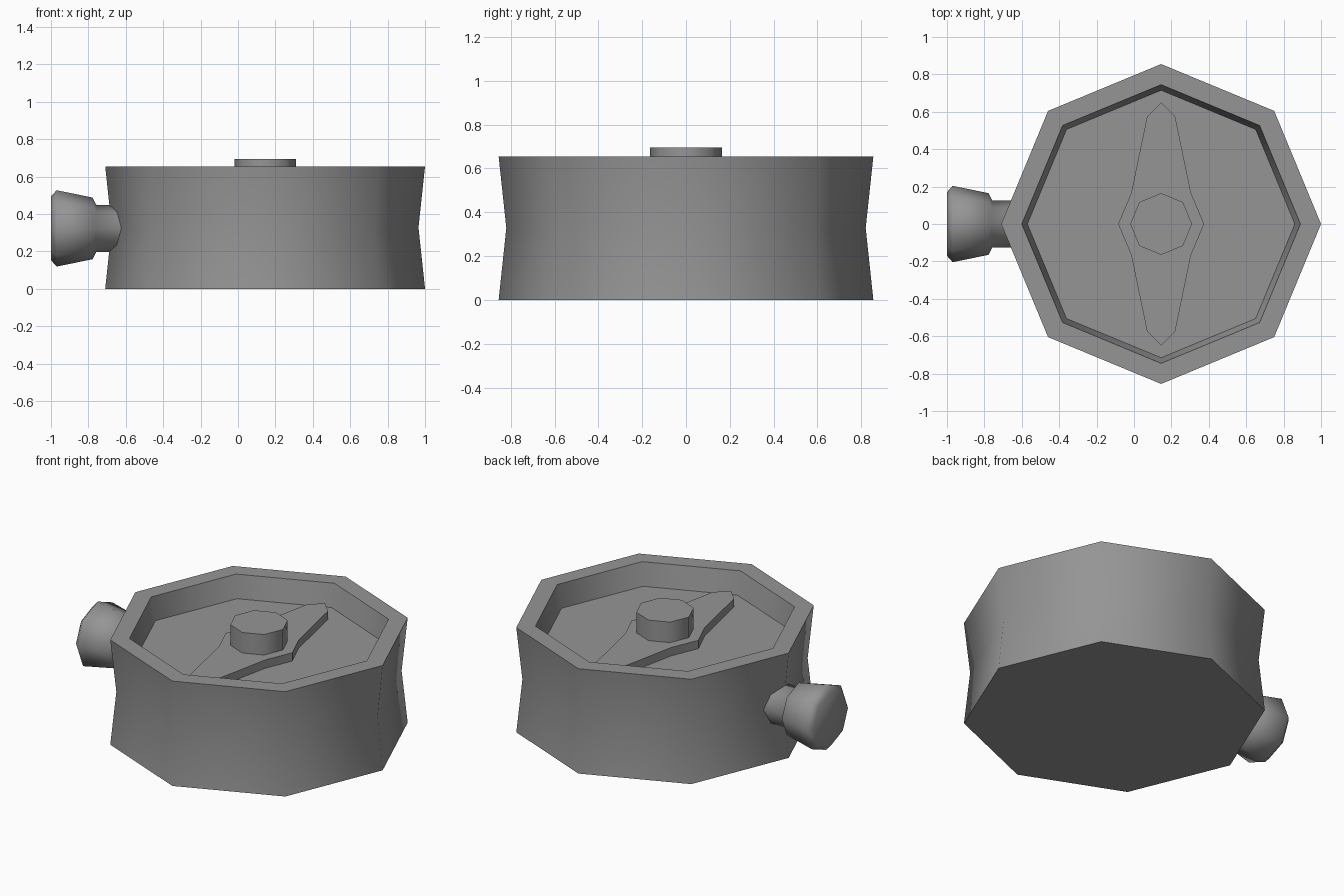
import bpy, bmesh
from math import cos, sin, pi, radians
from mathutils import Matrix

cube = bpy.data.objects.get("Cube")
if cube:
    bpy.data.objects.remove(cube, do_unlink=True)

GREY = (0.3, 0.3, 0.3, 1)
metal = bpy.data.materials.new("grey metal")
metal.use_nodes = True
metal.diffuse_color = GREY
metal.node_tree.nodes["Principled BSDF"].inputs["Base Color"].default_value = GREY

SIDES = 8
CX = 0.145          # case axis
FLOOR = 0.515       # dial height
NEEDLE_TOP = 0.567


def finish(name, bm, matrix, angle):
    bmesh.ops.recalc_face_normals(bm, faces=bm.faces)
    mesh = bpy.data.meshes.new(name)
    bm.to_mesh(mesh)
    bm.free()
    mesh.transform(matrix)
    mesh.materials.append(metal)
    obj = bpy.data.objects.new(name, mesh)
    bpy.context.collection.objects.link(obj)
    bpy.ops.object.select_all(action='DESELECT')
    obj.select_set(True)
    bpy.context.view_layer.objects.active = obj
    bpy.ops.object.shade_smooth_by_angle(angle=radians(angle))
    return obj


def lathe(name, profile, matrix, angle=50):
    """Eight-sided turned part from (radius, height) pairs, capped at both ends."""
    bm = bmesh.new()
    rings = [[bm.verts.new((r * cos(2 * pi * i / SIDES), r * sin(2 * pi * i / SIDES), z))
              for i in range(SIDES)] for r, z in profile]
    for a, b in zip(rings, rings[1:]):
        for i in range(SIDES):
            j = (i + 1) % SIDES
            bm.faces.new((a[i], a[j], b[j], b[i]))
    bm.faces.new(rings[0])
    bm.faces.new(rings[-1])
    return finish(name, bm, matrix, angle)


axis = Matrix.Translation((CX, 0, 0))

# Waisted case with a raised rim around the sunken dial
lathe("case", [(0.855, 0), (0.82, 0.328), (0.855, 0.655),
               (0.745, 0.655), (0.715, FLOOR)], axis)

# Needle: a quarter outline mirrored to all four quadrants, then extruded
quarter = [(0.23, 0), (0.16, 0.165), (0.075, 0.575), (0, 0.65)]
half = quarter + [(-x, y) for x, y in quarter[-2::-1]]
outline = half + [(x, -y) for x, y in half[-2:0:-1]]
bm = bmesh.new()
base = bm.faces.new([bm.verts.new((x, y, FLOOR - 0.01)) for x, y in outline])
top = bmesh.ops.extrude_face_region(bm, geom=[base])["geom"]
bmesh.ops.translate(bm, vec=(0, 0, NEEDLE_TOP - FLOOR + 0.01),
                    verts=[v for v in top if isinstance(v, bmesh.types.BMVert)])
finish("needle", bm, axis, 30)

# Centre hub
lathe("hub", [(0.165, NEEDLE_TOP - 0.01), (0.165, 0.695)], axis)

# Side knob with its stem, turned along -x
sideways = Matrix.Translation((0, 0, 0.323)) @ Matrix.Rotation(-pi / 2, 4, 'Y')
lathe("side_knob", [(0.125, 0.5), (0.125, 0.757), (0.165, 0.778),
                    (0.204, 0.97), (0.17, 1.0)], sideways, 66)
